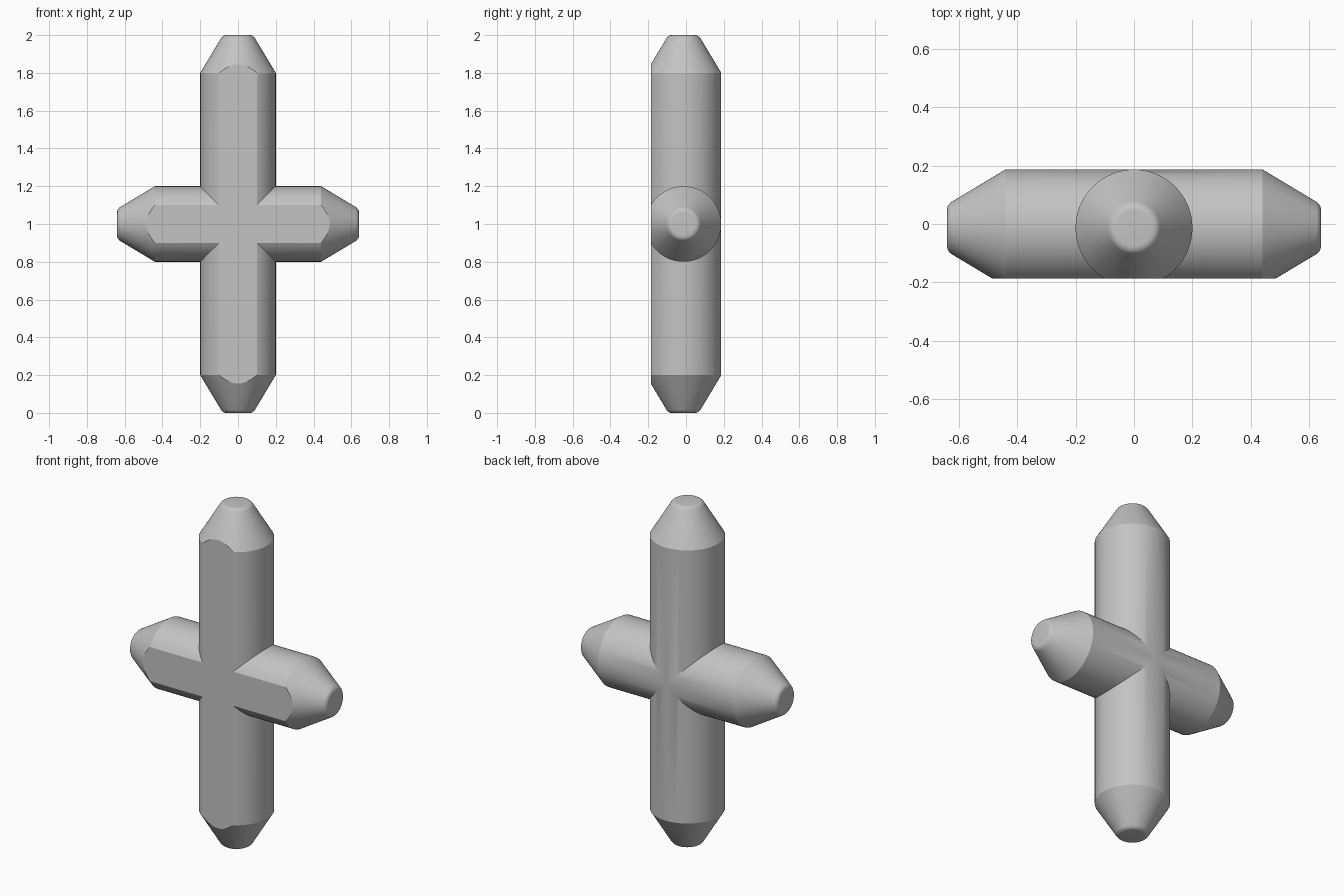
import bpy, bmesh, math
from mathutils import Matrix, Vector

if "Cube" in bpy.data.objects:
    bpy.data.objects.remove(bpy.data.objects["Cube"], do_unlink=True)

RADIUS = 0.2          # bar radius
TIP = 0.08            # tip radius before rounding
TAPER = 0.2           # length of each tapered end
ROUND = 0.02          # rounding of the tip edge
SEGMENTS = 64
FLAT = RADIUS * math.cos(math.radians(30))   # axis to the flat front
AXIS_Y = (FLAT - RADIUS) / 2

grey = bpy.data.materials.new("light grey")
grey.use_nodes = True
colour = (0.55, 0.55, 0.55, 1)
grey.diffuse_color = colour
grey.node_tree.nodes["Principled BSDF"].inputs["Base Color"].default_value = colour


def half_profile(half):
    """Radius and height from the shoulder to the rounded tip."""
    corner = Vector((TIP, half))
    slope = Vector((RADIUS - TIP, -TAPER)).normalized()
    start = corner + slope * ROUND
    end = corner - Vector((ROUND, 0))
    points = [(RADIUS, half - TAPER)]
    for i in range(6):
        t = i / 5
        p = start * (1 - t) ** 2 + corner * 2 * t * (1 - t) + end * t ** 2
        points.append((p.x, p.y))
    return points


def make_bar(name, half, rotation):
    """Turned bar with two tapered, rounded ends."""
    upper = half_profile(half)
    profile = [(r, -z) for r, z in reversed(upper)] + upper
    bm = bmesh.new()
    rings = []
    for r, z in profile:
        angles = [math.tau * i / SEGMENTS for i in range(SEGMENTS)]
        rings.append([bm.verts.new((r * math.cos(a), r * math.sin(a), z)) for a in angles])
    for low, high in zip(rings, rings[1:]):
        for i in range(SEGMENTS):
            j = (i + 1) % SEGMENTS
            bm.faces.new((low[i], low[j], high[j], high[i]))
    bm.faces.new(reversed(rings[0]))
    bm.faces.new(rings[-1])
    bm.transform(Matrix.Translation((0, AXIS_Y, 1)) @ rotation)
    mesh = bpy.data.meshes.new(name)
    bm.to_mesh(mesh)
    bm.free()
    mesh.materials.append(grey)
    obj = bpy.data.objects.new(name, mesh)
    bpy.context.collection.objects.link(obj)
    return obj


# Upright and crossbar joined into one solid
cross = make_bar("cross", 1.0, Matrix.Identity(4))
arm = make_bar("crossbar", 0.64, Matrix.Rotation(math.pi / 2, 4, "Y"))
join = cross.modifiers.new("join", "BOOLEAN")
join.operation = "UNION"
join.solver = "EXACT"
join.object = arm
bpy.ops.object.select_all(action="DESELECT")
bpy.context.view_layer.objects.active = cross
cross.select_set(True)
bpy.ops.object.modifier_apply(modifier=join.name)
bpy.data.objects.remove(arm, do_unlink=True)

# Flat front face
bm = bmesh.new()
bm.from_mesh(cross.data)
bmesh.ops.remove_doubles(bm, verts=bm.verts[:], dist=0.0001)
cut = bmesh.ops.bisect_plane(
    bm, geom=bm.verts[:] + bm.edges[:] + bm.faces[:], dist=0.00001,
    plane_co=(0, AXIS_Y - FLAT, 0), plane_no=(0, -1, 0), clear_outer=True)
rim = [e for e in cut["geom_cut"] if isinstance(e, bmesh.types.BMEdge)]
bmesh.ops.contextual_create(bm, geom=rim)
bmesh.ops.recalc_face_normals(bm, faces=bm.faces[:])
bm.to_mesh(cross.data)
bm.free()

bpy.ops.object.shade_smooth_by_angle(angle=math.radians(24))
